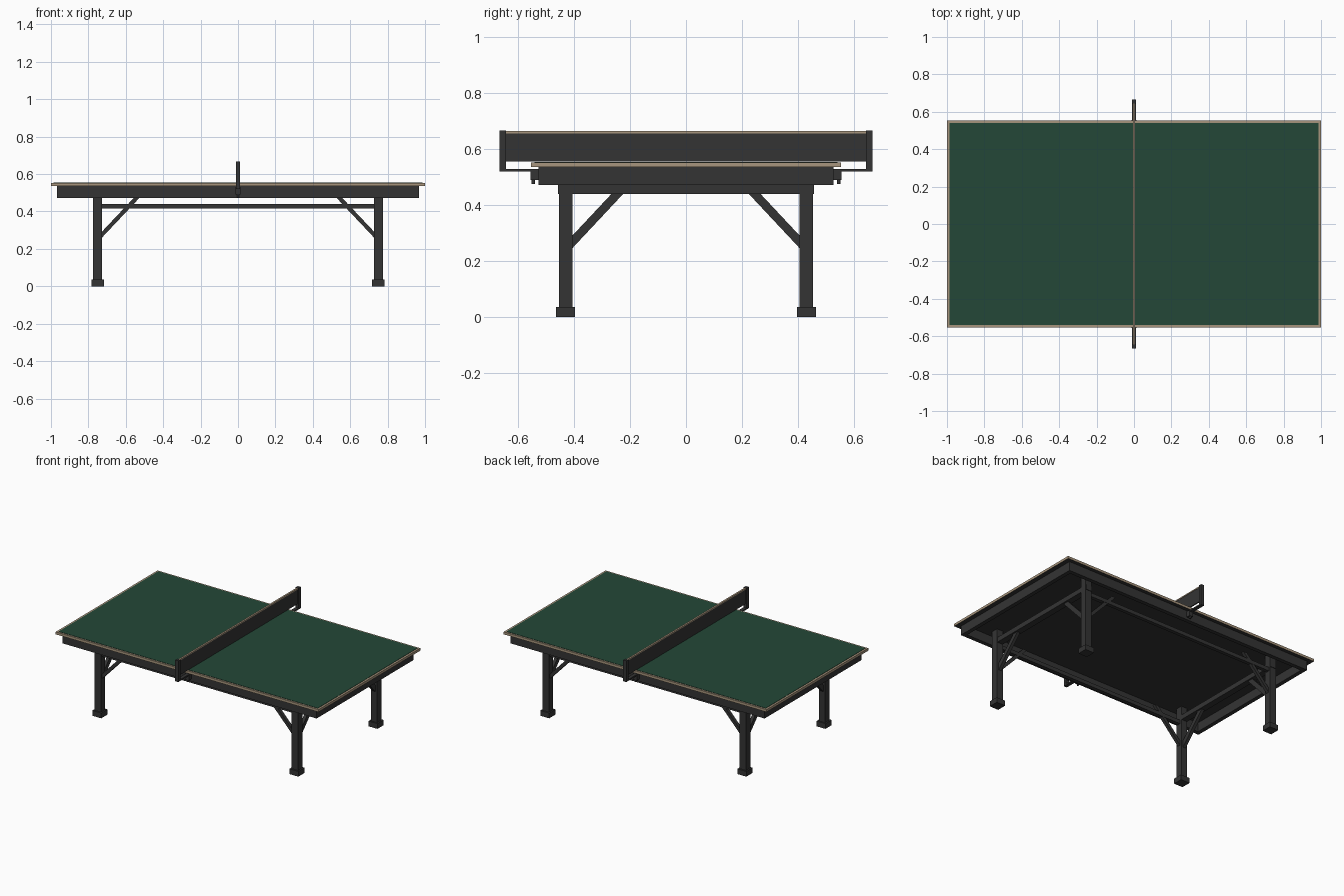
import bpy
from mathutils import Vector

if "Cube" in bpy.data.objects:
    bpy.data.objects.remove(bpy.data.objects["Cube"])


def material(name, color):
    m = bpy.data.materials.new(name)
    m.diffuse_color = (*color, 1)
    m.use_nodes = True
    m.node_tree.nodes["Principled BSDF"].inputs["Base Color"].default_value = m.diffuse_color
    return m


DARK = material("charcoal metal", (0.034, 0.034, 0.034))
GREEN = material("table green", (0.017, 0.064, 0.038))
TAN = material("tan edging", (0.39, 0.30, 0.205))


def box(name, lo, hi, mat):
    """Axis-aligned box between two corners."""
    lo, hi = Vector(lo), Vector(hi)
    bpy.ops.mesh.primitive_cube_add(size=1, location=(lo + hi) / 2)
    ob = bpy.context.object
    ob.name = name
    ob.scale = [abs(c) for c in hi - lo]
    bpy.ops.object.transform_apply(location=False, rotation=False, scale=True)
    ob.data.materials.append(mat)
    return ob


def prism(name, outline, axis, center, width, mat):
    """Extrude an outline of (horizontal, z) points along x (0) or y (1)."""
    verts = []
    for d in (center - width / 2, center + width / 2):
        verts += [(d, h, z) if axis == 0 else (h, d, z) for h, z in outline]
    n = len(outline)
    faces = [tuple(range(n))[::-1], tuple(range(n, 2 * n))]
    faces += [(i, (i + 1) % n, n + (i + 1) % n, n + i) for i in range(n)]
    me = bpy.data.meshes.new(name)
    me.from_pydata(verts, [], faces)
    ob = bpy.data.objects.new(name, me)
    bpy.context.collection.objects.link(ob)
    me.materials.append(mat)
    # consistent outward normals
    bpy.context.view_layer.objects.active = ob
    bpy.ops.object.select_all(action='DESELECT')
    ob.select_set(True)
    bpy.ops.object.mode_set(mode='EDIT')
    bpy.ops.mesh.select_all(action='SELECT')
    bpy.ops.mesh.normals_make_consistent(inside=False)
    bpy.ops.object.mode_set(mode='OBJECT')
    return ob


# Table top: tan edged board, dark underside, green playing surface
top = box("table_top", (-1, -0.553, 0.536), (1, 0.553, 0.553), TAN)
top.data.materials.append(DARK)
for p in top.data.polygons:
    if p.normal.z < -0.5:
        p.material_index = 1
box("playing_surface", (-0.986, -0.541, 0.552), (0.986, 0.541, 0.555), GREEN)

# Apron frame under the top
for s in (-1, 1):
    box("side_apron", (-0.967, s * 0.499, 0.473), (0.967, s * 0.527, 0.536), DARK)
    box("end_apron", (s * 0.939, -0.499, 0.473), (s * 0.967, 0.499, 0.536), DARK)

# Legs with feet and diagonal braces
LX, LY, H = 0.75, 0.43, 0.024
for sx in (-1, 1):
    for sy in (-1, 1):
        x, y = sx * LX, sy * LY
        box("leg", (x - H, y - H, 0.03), (x + H, y + H, 0.536), DARK)
        box("foot", (x - 0.034, y - 0.034, 0), (x + 0.034, y + 0.034, 0.036), DARK)
        prism("long_brace", [(sx * h, z) for h, z in
              ((0.735, 0.252), (0.735, 0.284), (0.55, 0.48), (0.52, 0.48))],
              1, y, 0.022, DARK)
        prism("cross_brace", [(sy * h, z) for h, z in
              ((0.412, 0.24), (0.412, 0.285), (0.262, 0.445), (0.22, 0.445))],
              0, x, 0.022, DARK)

# Rails joining the legs
for s in (-1, 1):
    box("cross_rail", (s * LX - 0.022, -0.458, 0.441), (s * LX + 0.022, 0.458, 0.475), DARK)
    box("long_rail", (-LX, s * LY - 0.0125, 0.415), (LX, s * LY + 0.0125, 0.441), DARK)

# Net with tan top tape
box("net", (-0.004, -0.645, 0.557), (0.004, 0.645, 0.659), DARK)
box("net_tape", (-0.006, -0.645, 0.657), (0.006, 0.645, 0.665), TAN)

# Net posts, support arms and clamps
for s in (-1, 1):
    box("net_post", (-0.012, s * 0.643, 0.521), (0.012, s * 0.666, 0.667), DARK)
    box("net_arm", (-0.012, s * 0.527, 0.521), (0.012, s * 0.655, 0.53), DARK)
    box("net_clamp", (-0.014, s * 0.525, 0.49), (0.014, s * 0.555, 0.53), DARK)
    bpy.ops.mesh.primitive_cylinder_add(vertices=12, radius=0.006, depth=0.02,
                                        location=(0, s * 0.545, 0.486))
    bpy.context.object.name = "clamp_screw"
    bpy.context.object.data.materials.append(DARK)
